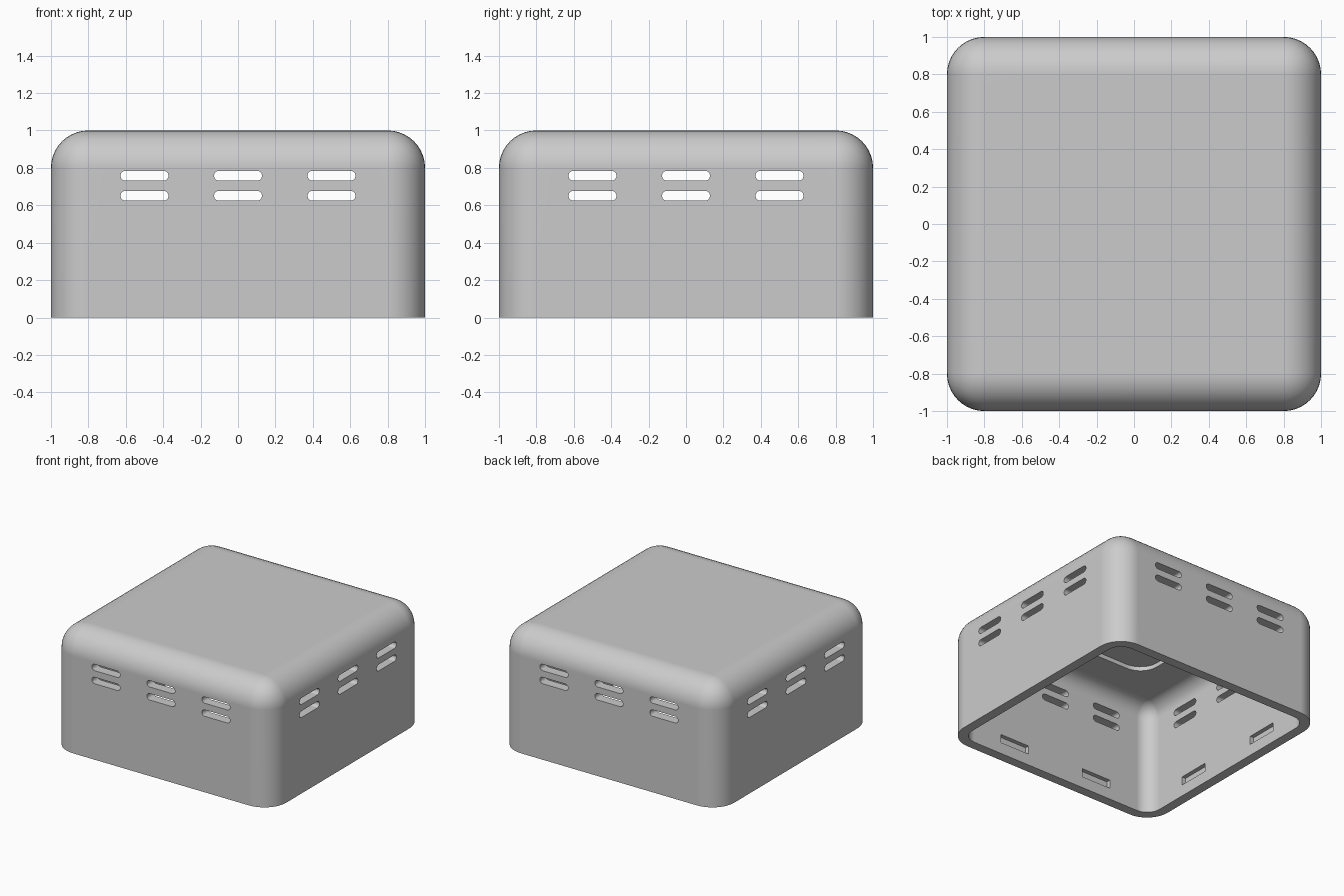
import bpy, bmesh, math
from mathutils import Matrix, Vector

if "Cube" in bpy.data.objects:
    bpy.data.objects.remove(bpy.data.objects["Cube"])

WALL = 0.08      # shell thickness
RADIUS = 0.2     # outer corner radius


def make_object(name, bm):
    bmesh.ops.recalc_face_normals(bm, faces=bm.faces)
    mesh = bpy.data.meshes.new(name)
    bm.to_mesh(mesh)
    bm.free()
    obj = bpy.data.objects.new(name, mesh)
    bpy.context.collection.objects.link(obj)
    return obj


def rounded_box(name, half, top, radius, bottom):
    """Box with rounded edges, cut flat at the given bottom height."""
    bm = bmesh.new()
    bmesh.ops.create_cube(bm, size=2, matrix=Matrix.Diagonal((half, half, top, 1)))
    bmesh.ops.bevel(bm, geom=bm.edges[:], offset=radius, segments=10,
                    profile=0.5, affect='EDGES')
    cut = bmesh.ops.bisect_plane(bm, geom=bm.verts[:] + bm.edges[:] + bm.faces[:],
                                 plane_co=(0, 0, bottom), plane_no=(0, 0, -1),
                                 clear_outer=True)
    rim = [e for e in cut['geom_cut'] if isinstance(e, bmesh.types.BMEdge)]
    bmesh.ops.contextual_create(bm, geom=rim)
    return make_object(name, bm)


def add_prism(bm, width, height, radius, length, matrix, steps=6):
    """Rounded rectangle in local x-y, extruded along local z, centred."""
    points = []
    for quarter in range(4):
        sx, sy = ((1, 1), (-1, 1), (-1, -1), (1, -1))[quarter]
        for i in range(steps + 1 if radius else 1):
            a = math.pi / 2 * (quarter + i / steps)
            p = Vector((sx * (width / 2 - radius) + radius * math.cos(a),
                        sy * (height / 2 - radius) + radius * math.sin(a),
                        -length / 2))
            if not points or (p - points[-1]).length > 1e-5:
                points.append(p)
    if (points[0] - points[-1]).length < 1e-5:
        points.pop()
    verts = [bm.verts.new(matrix @ p) for p in points]
    face = bm.faces.new(verts)
    ext = bmesh.ops.extrude_face_region(bm, geom=[face], use_keep_orig=True)
    moved = [v for v in ext['geom'] if isinstance(v, bmesh.types.BMVert)]
    bmesh.ops.translate(bm, verts=moved, vec=matrix.to_3x3() @ Vector((0, 0, length)))


def turn(quarters):
    return Matrix.Rotation(quarters * math.pi / 2, 4, 'Z')


UPRIGHT = Matrix.Rotation(math.pi / 2, 4, 'X')

# Shell and cavity
cover = rounded_box("vented_cover", 1, 1, RADIUS, 0)
cavity = rounded_box("cavity_cutter", 1 - WALL, 1 - WALL, RADIUS - WALL, -0.1)

# Vent slots, two rows of three in every wall
bm = bmesh.new()
for side in range(4):
    for x in (-0.5, 0, 0.5):
        for z in (0.651, 0.758):
            m = turn(side) @ Matrix.Translation((x, -0.96, z)) @ UPRIGHT
            add_prism(bm, 0.256, 0.053, 0.0264, 0.3, m)
slots = make_object("vent_slot_cutter", bm)

# Shallow snap notches low on the inside of every wall
bm = bmesh.new()
for side in range(4):
    for x in (-0.4, 0.4):
        m = turn(side) @ Matrix.Translation((x, -(1 - WALL), 0.13)) @ UPRIGHT
        add_prism(bm, 0.27, 0.07, 0, 0.07, m)
notches = make_object("snap_notch_cutter", bm)

# Shallow rounded pocket in the ceiling
bm = bmesh.new()
add_prism(bm, 1.1, 1.1, 0.16, 0.07, Matrix.Translation((0, 0, 1 - WALL)), 10)
pocket = make_object("ceiling_pocket_cutter", bm)

# Cut everything out of the shell
bpy.context.view_layer.objects.active = cover
cover.select_set(True)
for cutter in (cavity, slots, notches, pocket):
    mod = cover.modifiers.new("cut", 'BOOLEAN')
    mod.operation = 'DIFFERENCE'
    mod.solver = 'EXACT'
    mod.object = cutter
    bpy.ops.object.modifier_apply(modifier=mod.name)
    bpy.data.objects.remove(cutter)

# Plain grey finish, smooth on the rounded edges
grey = bpy.data.materials.new("light_grey")
grey.diffuse_color = (0.6, 0.6, 0.6, 1)
grey.use_nodes = True
grey.node_tree.nodes["Principled BSDF"].inputs["Base Color"].default_value = grey.diffuse_color
cover.data.materials.clear()
cover.data.materials.append(grey)
bpy.ops.object.shade_smooth_by_angle(angle=math.radians(35))
weighted = cover.modifiers.new("weighted_normals", 'WEIGHTED_NORMAL')
weighted.keep_sharp = True
